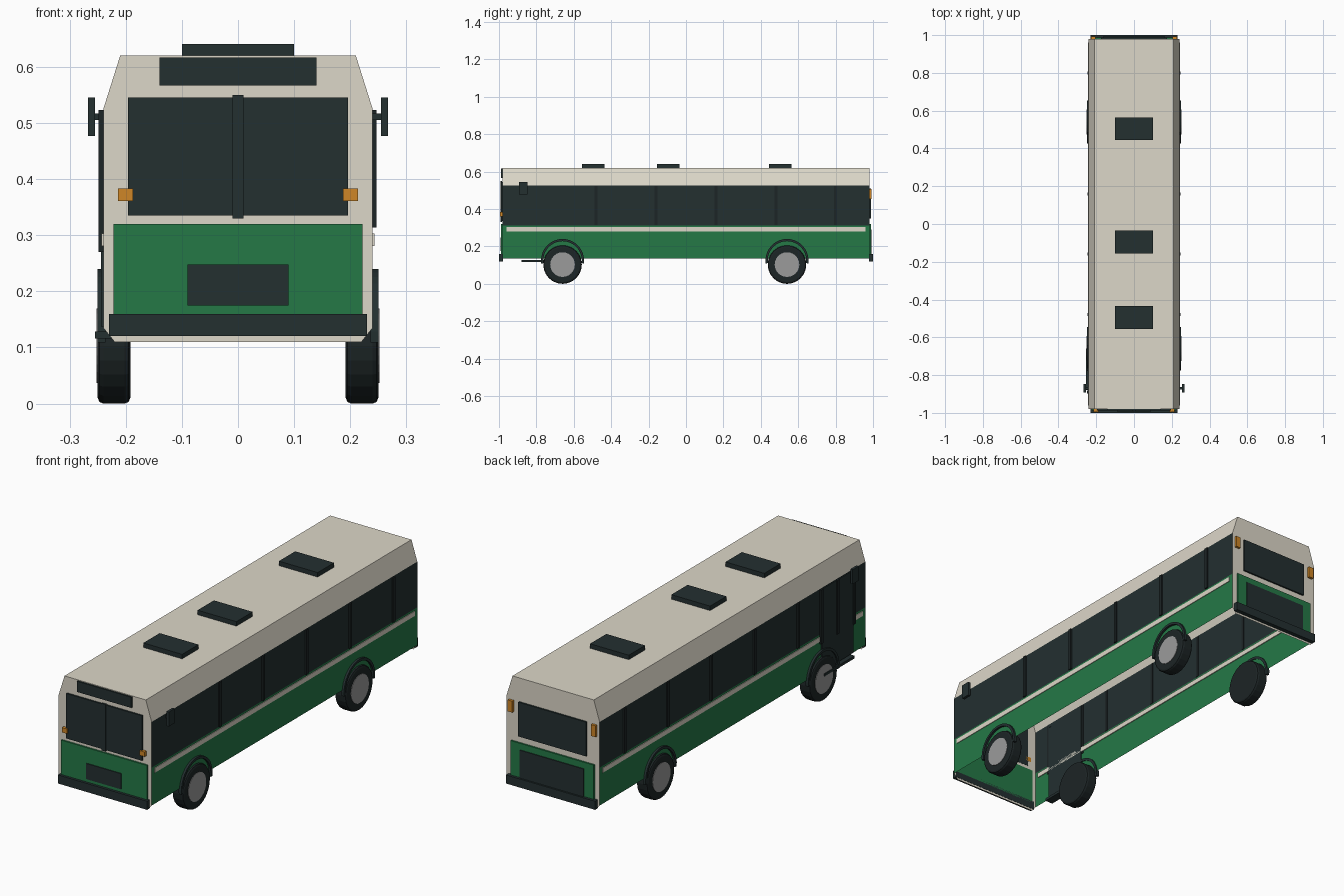
import bpy, bmesh, math
from mathutils import Matrix

old = bpy.data.objects.get("Cube")
if old:
    bpy.data.objects.remove(old, do_unlink=True)


def material(name, rgb):
    m = bpy.data.materials.new(name)
    m.use_nodes = True
    m.diffuse_color = (*rgb, 1)
    m.node_tree.nodes["Principled BSDF"].inputs["Base Color"].default_value = (*rgb, 1)
    return m


CREAM = material("cream paint", (0.72, 0.68, 0.58))
GREEN = material("green paint", (0.018, 0.19, 0.062))
DARK = material("dark glass and trim", (0.017, 0.029, 0.030))
RUBBER = material("black rubber", (0.012, 0.018, 0.019))
STEEL = material("wheel grey", (0.33, 0.33, 0.33))
AMBER = material("amber lamp", (0.62, 0.24, 0.02))


def finish(bm, name, *mats):
    mesh = bpy.data.meshes.new(name)
    bm.to_mesh(mesh)
    bm.free()
    for m in mats:
        mesh.materials.append(m)
    obj = bpy.data.objects.new(name, mesh)
    bpy.context.collection.objects.link(obj)
    return obj


def box(name, x, y, z, mat):
    """Box from three (low, high) ranges."""
    bm = bmesh.new()
    bmesh.ops.create_cube(bm, size=1)
    for v in bm.verts:
        for i, (a, b) in enumerate((x, y, z)):
            v.co[i] = (a + b) / 2 + v.co[i] * (b - a)
    return finish(bm, name, mat)


def side_box(name, s, x, y, z, mat):
    """Box on the left (s = 1) or right (s = -1)."""
    return box(name, sorted((s * x[0], s * x[1])), y, z, mat)


# Body shell: coloured bands swept along the length, open underneath
END, HALF = 0.98, 0.24
bands = [(HALF, 0.135), (HALF, 0.312), (HALF, 0.525), (0.21, 0.62)]
section = bands + [(-x, z) for x, z in reversed(bands)]
paint = [1, 2, 0, 0, 0, 2, 1]
bm = bmesh.new()
front = [bm.verts.new((x, -END, z)) for x, z in section]
back = [bm.verts.new((x, END, z)) for x, z in section]
for i, slot in enumerate(paint):
    f = bm.faces.new((front[i], back[i], back[i + 1], front[i + 1]))
    f.material_index = slot
for ring, y in ((front, -END), (back, END)):
    low = [bm.verts.new((x, y, 0.11)) for x in (-0.22, 0.22)]
    bm.faces.new(ring + low)
bmesh.ops.recalc_face_normals(bm, faces=bm.faces)
finish(bm, "body_shell", CREAM, GREEN, DARK)

# Front end
FACE = (-0.988, -0.979)
TRIM = (-0.992, -0.984)
box("windscreen", (-0.196, 0.196), FACE, (0.335, 0.545), DARK)
box("windscreen_divider", (-0.01, 0.01), TRIM, (0.33, 0.55), DARK)
box("destination_panel", (-0.14, 0.14), FACE, (0.567, 0.617), DARK)
box("front_green_panel", (-0.222, 0.222), FACE, (0.15, 0.32), GREEN)
box("front_grille", (-0.09, 0.09), TRIM, (0.175, 0.248), DARK)
box("front_bumper", (-0.23, 0.23), (-1.0, -0.979), (0.12, 0.16), DARK)

# Rear end
FACE_B = (0.979, 0.988)
TRIM_B = (0.984, 0.992)
box("rear_window", (-0.175, 0.175), FACE_B, (0.35, 0.51), DARK)
box("rear_green_panel", (-0.215, 0.215), FACE_B, (0.15, 0.32), GREEN)
box("engine_cover", (-0.165, 0.165), TRIM_B, (0.16, 0.29), DARK)
box("rear_bumper", (-0.23, 0.23), (0.979, 1.0), (0.12, 0.16), DARK)

# Roof hatches
for y in (-0.495, -0.095, 0.505):
    box("roof_hatch", (-0.1, 0.1), (y - 0.06, y + 0.06), (0.615, 0.641), DARK)


def disc(name, s, x, radius, centre, mat, bevel=0):
    """Cylinder with its axis across the body."""
    bm = bmesh.new()
    turn = Matrix.Translation((s * (x[0] + x[1]) / 2, *centre)) @ Matrix.Rotation(math.pi / 2, 4, "Y")
    bmesh.ops.create_cone(bm, cap_ends=True, segments=24, radius1=radius, radius2=radius,
                          depth=x[1] - x[0], matrix=turn)
    obj = finish(bm, name, mat)
    if bevel:
        mod = obj.modifiers.new("rounded shoulder", "BEVEL")
        mod.width, mod.segments, mod.limit_method = bevel, 2, "ANGLE"
        mod.angle_limit = math.radians(40)
    return obj


def arch(name, s, y, z, inner, outer):
    """Half-ring trim around a wheel."""
    bm = bmesh.new()
    rings = []
    for k in range(21):
        a = math.radians(-8 + 196 * k / 20)
        corners = ((0.236, inner), (0.25, inner), (0.25, outer), (0.236, outer))
        rings.append([bm.verts.new((s * x, y + r * math.cos(a), z + r * math.sin(a)))
                      for x, r in corners])
    for p, q in zip(rings, rings[1:]):
        for i in range(4):
            j = (i + 1) % 4
            bm.faces.new((p[i], p[j], q[j], q[i]))
    bm.faces.new(rings[0])
    bm.faces.new(rings[-1])
    bmesh.ops.recalc_face_normals(bm, faces=bm.faces)
    return finish(bm, name, DARK)


for s, side in ((1, "left"), (-1, "right")):
    # Waist stripe and window pillars
    side_box(side + "_waist_stripe", s, (0.236, 0.243), (-0.96, 0.96), (0.281, 0.303), CREAM)
    for k in range(5):
        y = -0.48 + 0.32 * k
        side_box(side + "_window_pillar", s, (0.238, 0.247), (y - 0.008, y + 0.008), (0.314, 0.523), RUBBER)

    # Wheels
    for y, end in ((-0.66, "front"), (0.54, "rear")):
        tag = side + "_" + end
        disc(tag + "_tyre", s, (0.192, 0.25), 0.103, (y, 0.103), RUBBER, 0.01)
        disc(tag + "_wheel_rim", s, (0.2, 0.252), 0.066, (y, 0.103), STEEL)
        arch(tag + "_wheel_arch", s, y, 0.125, 0.103, 0.115)

    # Mirrors
    side_box(side + "_mirror_arm", s, (0.235, 0.258), (-0.876, -0.864), (0.505, 0.517), DARK)
    side_box(side + "_mirror", s, (0.255, 0.267), (-0.892, -0.848), (0.477, 0.545), DARK)

    # Lamps
    side_box(side + "_front_lamp", s, (0.187, 0.214), (-0.994, -0.979), (0.361, 0.383), AMBER)
    side_box(side + "_rear_lamp", s, (0.203, 0.227), (0.979, 0.992), (0.455, 0.508), AMBER)

# Entrance door on the right side
side_box("door_panel", -1, (0.236, 0.2445), (-0.885, -0.655), (0.137, 0.522), DARK)
for y in (-0.89, -0.77, -0.65):
    side_box("door_frame", -1, (0.238, 0.249), (y - 0.008, y + 0.008), (0.27, 0.523), RUBBER)
side_box("door_step", -1, (0.215, 0.255), (-0.88, -0.66), (0.116, 0.128), DARK)
